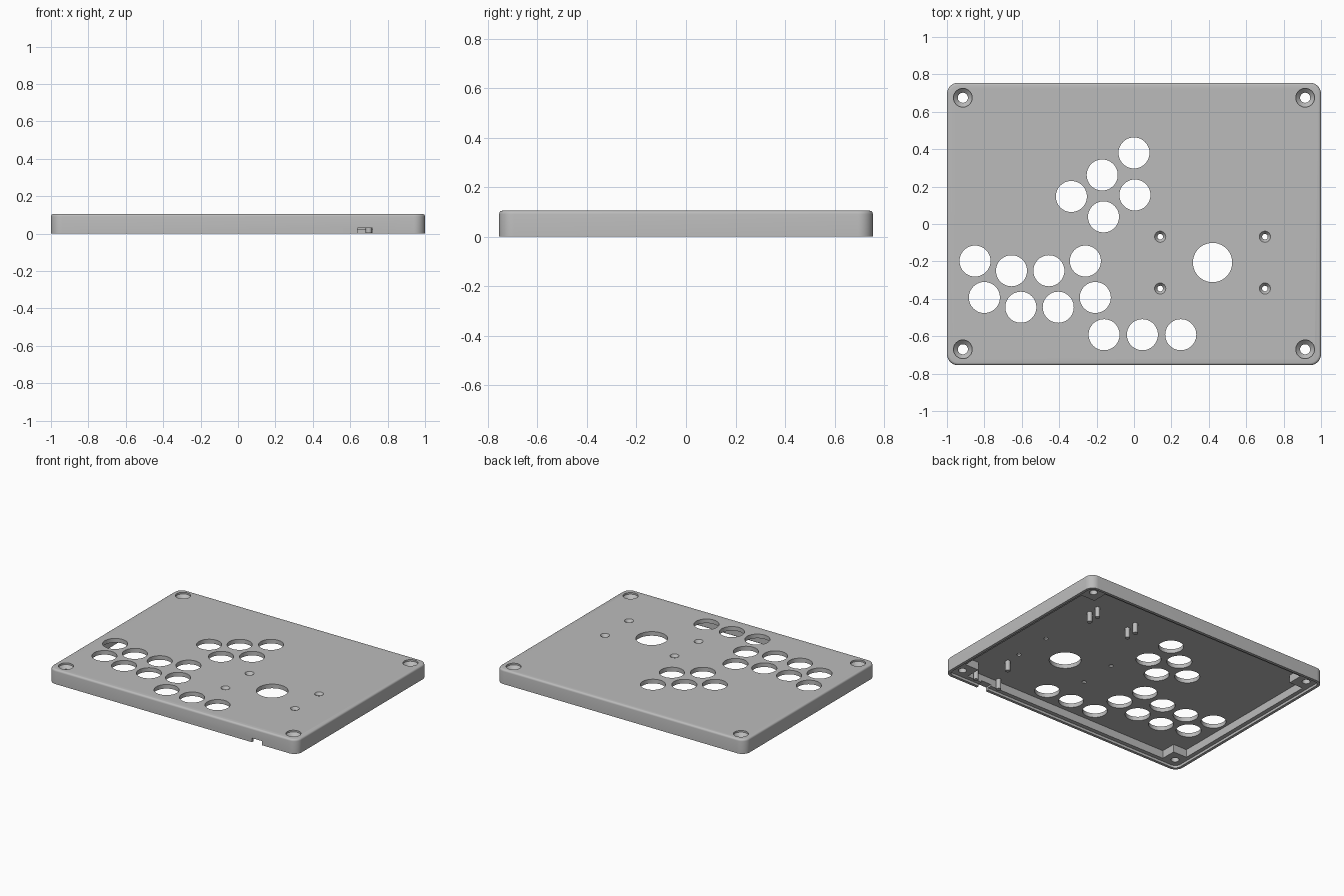
import bpy, bmesh, math

if "Cube" in bpy.data.objects:
    bpy.data.objects.remove(bpy.data.objects["Cube"])

HX, HY, TOP, CEIL, LEDGE = 1.0, 0.755, 0.105, 0.075, 0.018

grey = bpy.data.materials.new("plain grey")
grey.use_nodes = True
grey.diffuse_color = (0.5, 0.5, 0.5, 1)
grey.node_tree.nodes["Principled BSDF"].inputs["Base Color"].default_value = (0.5, 0.5, 0.5, 1)


def rounded(hx, hy, r, n=10):
    """Outline of a rounded rectangle, counter-clockwise."""
    pts = []
    for q, (sx, sy) in enumerate([(1, 1), (-1, 1), (-1, -1), (1, -1)]):
        for i in range(n + 1):
            a = (q + i / n) * math.pi / 2
            pts.append((sx * (hx - r) + r * math.cos(a), sy * (hy - r) + r * math.sin(a)))
    return pts


def stack(bm, loops):
    """Closed solid through a list of (outline, z) from bottom to top."""
    rings = [[bm.verts.new((x, y, z)) for x, y in pts] for pts, z in loops]
    n = len(rings[0])
    bm.faces.new(rings[0][::-1])
    bm.faces.new(rings[-1])
    for a, b in zip(rings, rings[1:]):
        for i in range(n):
            j = (i + 1) % n
            bm.faces.new((a[i], a[j], b[j], b[i]))


def lathe(bm, x, y, profile, n=48):
    """Round solid at x, y from (radius, z) pairs."""
    stack(bm, [([(x + r * math.cos(i * math.tau / n), y + r * math.sin(i * math.tau / n))
                 for i in range(n)], z) for r, z in profile])


def make(name, bm):
    mesh = bpy.data.meshes.new(name)
    bm.to_mesh(mesh)
    bm.free()
    ob = bpy.data.objects.new(name, mesh)
    bpy.context.collection.objects.link(ob)
    mesh.materials.append(grey)
    return ob


# Outer body with rounded upper edge
bm = bmesh.new()
F = 0.014
loops = [(rounded(HX, HY, 0.06), 0)]
for i in range(5):
    a = i / 4 * math.pi / 2
    d = F * (1 - math.cos(a))
    loops.append((rounded(HX - d, HY - d, 0.06 - d), TOP - F + F * math.sin(a)))
stack(bm, loops)
case = make("case_shell", bm)
cutters = []

# Shallow recess for the base plate
bm = bmesh.new()
stack(bm, [(rounded(HX - 0.02, HY - 0.02, 0.042), -0.1), (rounded(HX - 0.02, HY - 0.02, 0.042), LEDGE)])
cutters.append(make("recess_cutter", bm))

# Main cavity, leaving square corner bosses
ix, iy, bx, by = HX - 0.05, HY - 0.05, 0.84, 0.595
cross = []
for sx, sy in [(1, 1), (-1, 1), (-1, -1), (1, -1)]:
    corner = [(ix, by), (bx, by), (bx, iy)]
    if sx * sy < 0:
        corner.reverse()
    cross += [(sx * x, sy * y) for x, y in corner]
bm = bmesh.new()
stack(bm, [(cross, -0.1), (cross, CEIL)])
cutters.append(make("cavity_cutter", bm))

# Button holes, main opening and countersunk screw holes
buttons = [(0, .38), (-.17, .262), (.005, .155), (-.335, .147), (-.163, .038),
           (-.85, -.198), (-.655, -.25), (-.455, -.25), (-.26, -.198),
           (-.8, -.393), (-.605, -.445), (-.405, -.445), (-.207, -.393),
           (-.16, -.592), (.045, -.592), (.25, -.592)]
bm = bmesh.new()
for x, y in buttons:
    lathe(bm, x, y, [(.083, -.05), (.083, .2)])
lathe(bm, .42, -.206, [(.105, -.05), (.105, .2)], 64)
for x in (.14, .70):
    for y in (-.068, -.345):
        lathe(bm, x, y, [(.015, -.05), (.015, .085), (.03, TOP), (.03, .2)], 24)
for x in (-.915, .915):
    for y in (-.67, .675):
        lathe(bm, x, y, [(.027, -.05), (.027, .07), (.05, .093), (.05, .2)], 32)
cutters.append(make("hole_cutter", bm))

# Cable notch in the front wall
bm = bmesh.new()
notch = [(.64, -.85), (.72, -.85), (.72, -.68), (.64, -.68)]
stack(bm, [(notch, -.1), (notch, .03)])
cutters.append(make("notch_cutter", bm))

for c in cutters:
    c.hide_render = True
    m = case.modifiers.new(c.name, 'BOOLEAN')
    m.operation, m.solver, m.object = 'DIFFERENCE', 'EXACT', c
dg = bpy.context.evaluated_depsgraph_get()
case.data = bpy.data.meshes.new_from_object(case.evaluated_get(dg))
case.modifiers.clear()
for c in cutters:
    bpy.data.objects.remove(c)

# Board mounting pins under the top plate
bm = bmesh.new()
pins = [(x, y) for x in (.375, .70) for y in (.38, .46)]
pins += [(.70, -.46), (.59, -.685), (.785, -.685)]
for x, y in pins:
    lathe(bm, x, y, [(.017, .002), (.017, CEIL + .01)], 20)
posts = make("mounting_pins", bm)

for ob in (case, posts):
    bpy.ops.object.select_all(action='DESELECT')
    ob.select_set(True)
    bpy.context.view_layer.objects.active = ob
    bpy.ops.object.shade_smooth_by_angle(angle=math.radians(35))
